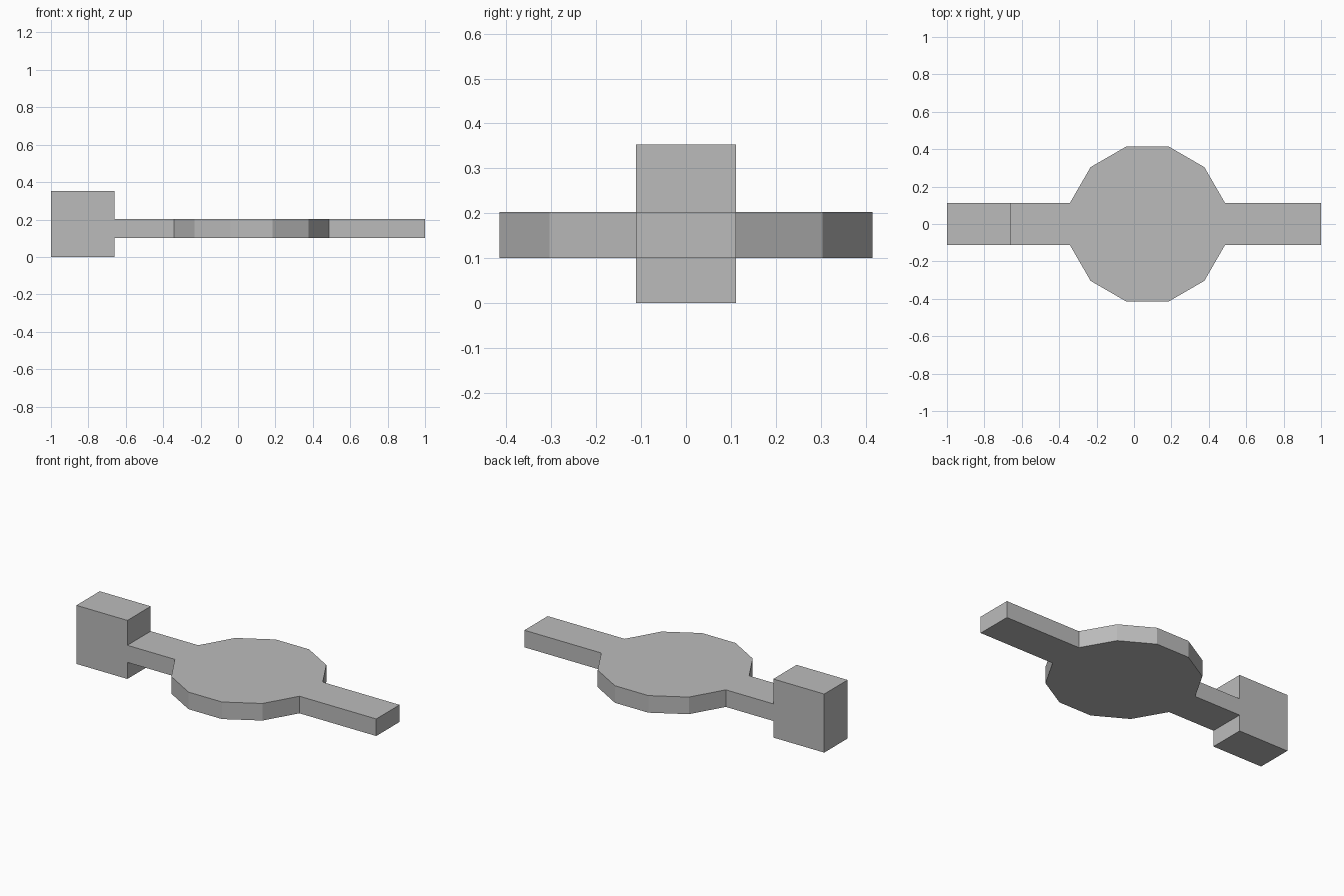
import bpy, bmesh, math

if "Cube" in bpy.data.objects:
    bpy.data.objects.remove(bpy.data.objects["Cube"])

grey = bpy.data.materials.new("plain grey")
grey.diffuse_color = (0.5, 0.5, 0.5, 1)
grey.use_nodes = True
grey.node_tree.nodes["Principled BSDF"].inputs["Base Color"].default_value = grey.diffuse_color


def extrude_outline(name, outline, z0, z1, open_end_x=None):
    """Solid made by lifting a flat outline from z0 to z1."""
    bm = bmesh.new()
    face = bm.faces.new([bm.verts.new((x, y, z0)) for x, y in outline])
    lifted = bmesh.ops.extrude_face_region(bm, geom=[face], use_keep_orig=True)["geom"]
    for v in lifted:
        if isinstance(v, bmesh.types.BMVert):
            v.co.z = z1
    bmesh.ops.recalc_face_normals(bm, faces=bm.faces)
    if open_end_x is not None:  # drop the hidden joint face
        hidden = [f for f in bm.faces if all(abs(v.co.x - open_end_x) < 1e-5 for v in f.verts)]
        bmesh.ops.delete(bm, geom=hidden, context="FACES_ONLY")
    mesh = bpy.data.meshes.new(name)
    bm.to_mesh(mesh)
    bm.free()
    mesh.materials.append(grey)
    obj = bpy.data.objects.new(name, mesh)
    bpy.context.collection.objects.link(obj)
    return obj


CENTRE, RADIUS, JOINT = 0.072, 0.43, -0.66
half = RADIUS * math.sin(math.radians(15))  # arm half width = half a disc side

# Twelve-sided disc with an arm growing out of its left and right sides
ring = [(CENTRE + RADIUS * math.cos(math.radians(15 + 30 * i)),
         RADIUS * math.sin(math.radians(15 + 30 * i))) for i in range(12)]
outline = ring[:6] + [(JOINT, half), (JOINT, -half)] + ring[6:] + [(1, -half), (1, half)]
extrude_outline("disc_with_arms", outline, 0.1, 0.203, JOINT)

# Tall block at the left end
extrude_outline("end_block", [(-1, -half), (JOINT, -half), (JOINT, half), (-1, half)], 0, 0.353)
